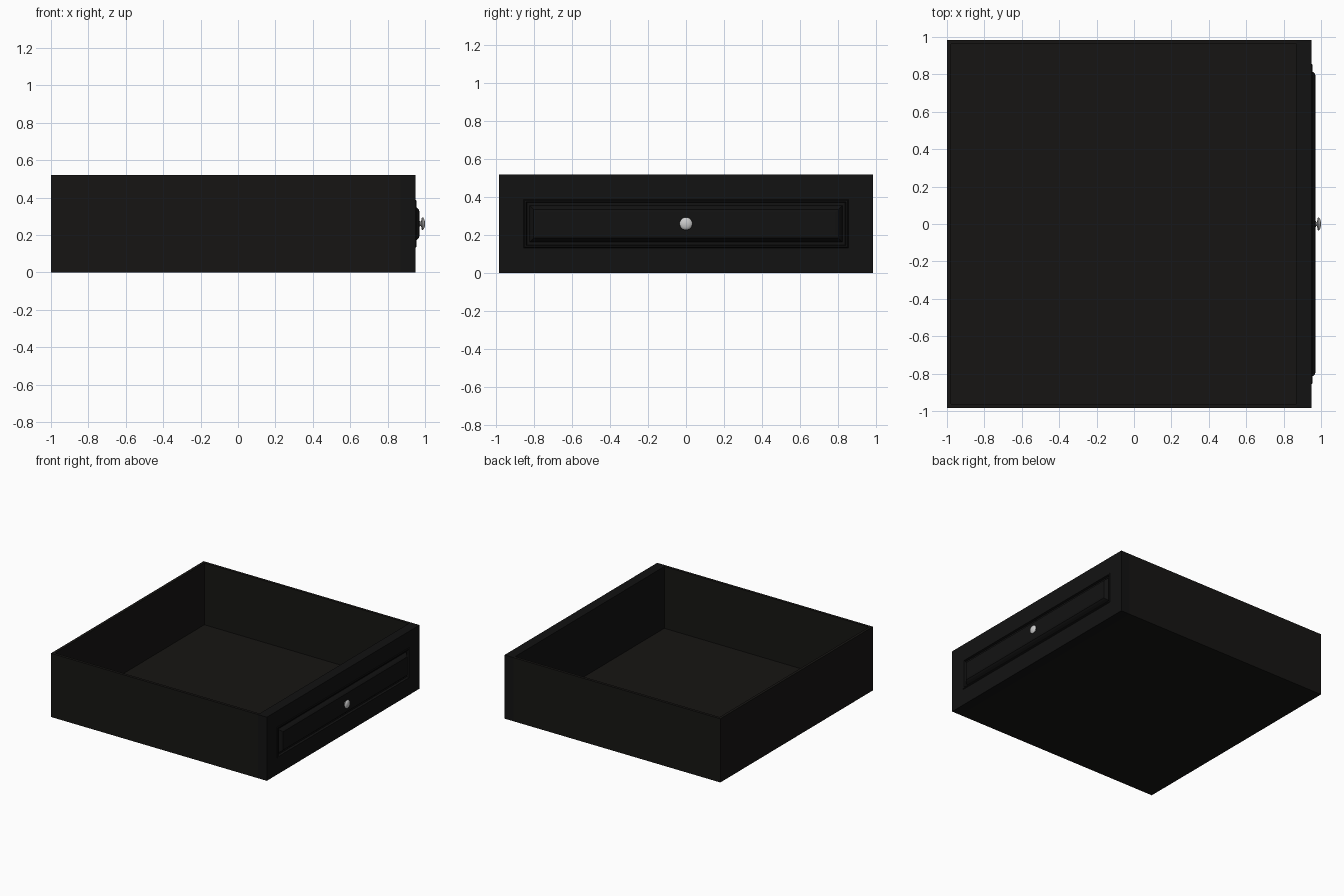
import bpy, bmesh, math

if "Cube" in bpy.data.objects:
    bpy.data.objects.remove(bpy.data.objects["Cube"])

W, H, T = 0.985, 0.52, 0.022   # half width, height, board thickness
BACK, INNER, FACE = -1.0, 0.87, 0.95
ZC = H / 2


def material(name, rgb):
    m = bpy.data.materials.new(name)
    m.diffuse_color = (*rgb, 1)
    m.use_nodes = True
    m.node_tree.nodes["Principled BSDF"].inputs["Base Color"].default_value = m.diffuse_color
    return m


black = material("black_paint", (0.008, 0.0075, 0.0065))
front_black = material("front_black_paint", (0.006, 0.006, 0.006))
metal = material("knob_metal", (0.6, 0.6, 0.6))


def finish(name, bm, mat):
    bmesh.ops.recalc_face_normals(bm, faces=bm.faces)
    me = bpy.data.meshes.new(name)
    bm.to_mesh(me)
    bm.free()
    me.materials.append(mat)
    ob = bpy.data.objects.new(name, me)
    bpy.context.collection.objects.link(ob)
    return ob


def loft(name, rings, mat):
    """Join a chain of equal-length point rings and cap both ends."""
    bm = bmesh.new()
    loops = [[bm.verts.new(p) for p in r] for r in rings]
    n = len(loops[0])
    for a, b in zip(loops, loops[1:]):
        for i in range(n):
            j = (i + 1) % n
            bm.faces.new((a[i], a[j], b[j], b[i]))
    bm.faces.new(loops[0])
    bm.faces.new(loops[-1])
    return finish(name, bm, mat)


def rect(x, hy, hz):
    return [(x, -hy, ZC - hz), (x, hy, ZC - hz), (x, hy, ZC + hz), (x, -hy, ZC + hz)]


def board(name, x0, x1, y0, y1, z0, z1):
    rings = [[(x, y0, z0), (x, y1, z0), (x, y1, z1), (x, y0, z1)] for x in (x0, x1)]
    return loft(name, rings, black)


# Tray: two sides, back and thin floor
for label, s in (("left", -1), ("right", 1)):
    y0, y1 = sorted((s * W, s * (W - T)))
    board(label + "_side", BACK, INNER, y0, y1, 0, H)
board("back_board", BACK, BACK + T, -W + T, W - T, 0, H)
board("floor_board", BACK + T, INNER, -W + T, W - T, 0, 0.015)

# Drawer front: lip, routed groove, sloped raised panel
groove = [(0.0, FACE), (0.004, 0.955), (0.012, 0.955), (0.016, 0.938),
          (0.030, 0.938), (0.042, 0.957), (0.052, 0.968), (0.066, 0.970)]
rings = [rect(INNER, W, ZC), rect(FACE, W, ZC)]
rings += [rect(x, 0.855 - d, 0.127 - d) for d, x in groove]
loft("drawer_front", rings, front_black)

# Round knob: flared foot, thin neck, domed disc
profile = [(0.966, 0.018), (0.971, 0.016), (0.974, 0.011), (0.979, 0.012), (0.981, 0.028),
           (0.983, 0.033), (0.987, 0.034), (0.992, 0.031), (0.997, 0.021), (1.0, 0.007)]
N = 32
knob = loft("knob", [[(x, r * math.cos(2 * math.pi * i / N), ZC + r * math.sin(2 * math.pi * i / N))
                      for i in range(N)] for x, r in profile], metal)
bpy.context.view_layer.objects.active = knob
knob.select_set(True)
bpy.ops.object.shade_smooth_by_angle(angle=math.radians(40))
